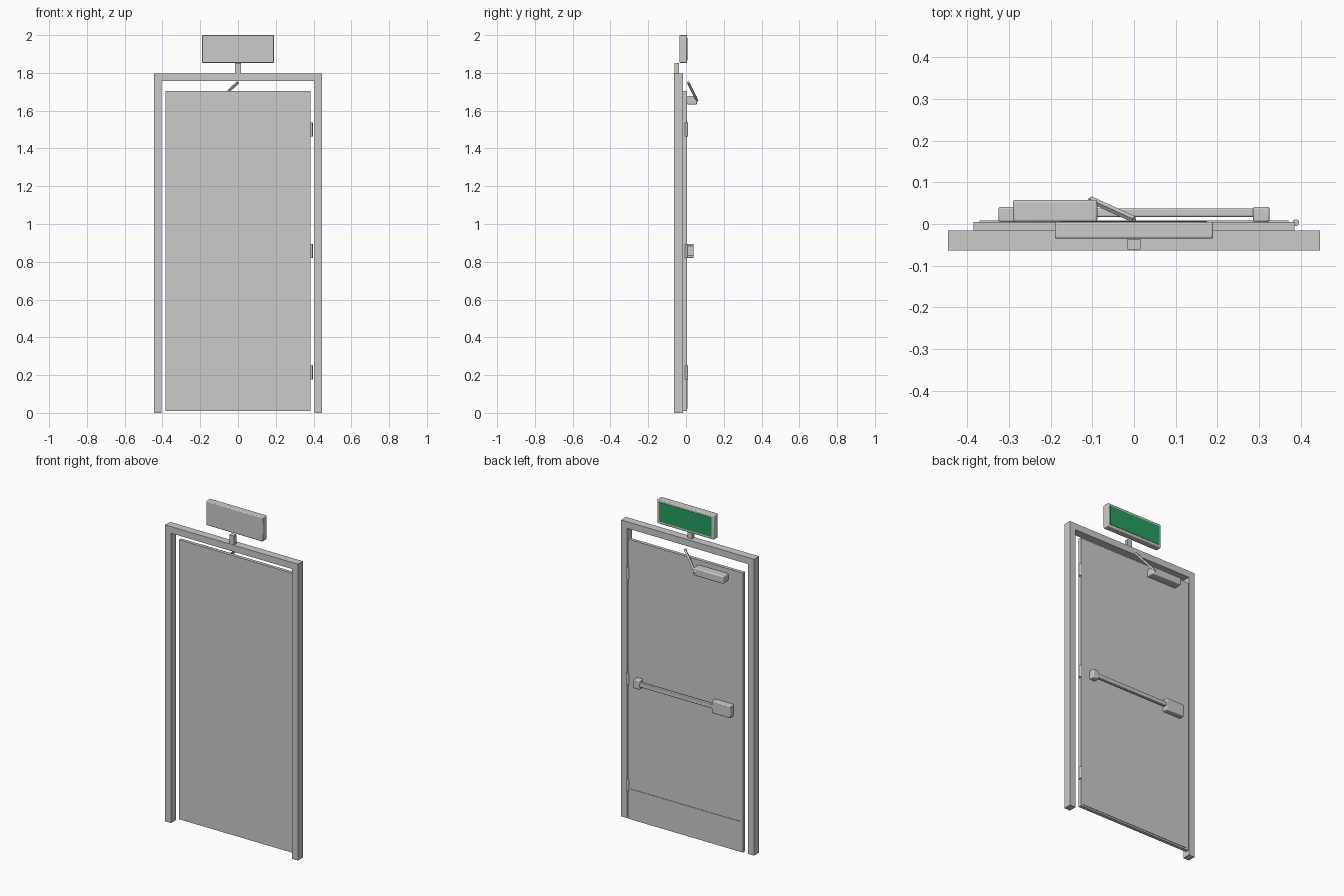
import bpy, bmesh
from mathutils import Vector, Matrix

cube = bpy.data.objects.get("Cube")
if cube:
    bpy.data.objects.remove(cube, do_unlink=True)


def material(name, rgb):
    m = bpy.data.materials.new(name)
    m.use_nodes = True
    m.diffuse_color = (*rgb, 1)
    m.node_tree.nodes["Principled BSDF"].inputs["Base Color"].default_value = (*rgb, 1)
    return m


GREY = material("painted grey", (0.6, 0.6, 0.6))
GREEN = material("sign green", (0.02, 0.34, 0.12))


def finish(name, bm, mat, smooth=False, bevel=0):
    bmesh.ops.recalc_face_normals(bm, faces=bm.faces)
    mesh = bpy.data.meshes.new(name)
    bm.to_mesh(mesh)
    bm.free()
    mesh.materials.append(mat)
    obj = bpy.data.objects.new(name, mesh)
    bpy.context.collection.objects.link(obj)
    if bevel:
        mod = obj.modifiers.new("rounded edges", "BEVEL")
        mod.width, mod.segments = bevel, 3
    if smooth:
        bpy.ops.object.select_all(action="DESELECT")
        obj.select_set(True)
        bpy.context.view_layer.objects.active = obj
        bpy.ops.object.shade_smooth_by_angle()
    return obj


def box(name, x, y, z, mat=GREY, bevel=0):
    """Box from (min, max) ranges along each axis."""
    bm = bmesh.new()
    bmesh.ops.create_cube(bm, size=1)
    for v in bm.verts:
        v.co = [lo + (hi - lo) * (c + 0.5) for c, (lo, hi) in zip(v.co, (x, y, z))]
    return finish(name, bm, mat, bevel > 0, bevel)


def rod(name, start, end, radius, sides, smooth):
    """Prism or cylinder between two points."""
    a, b = Vector(start), Vector(end)
    bm = bmesh.new()
    turn = (b - a).to_track_quat("Z", "Y").to_matrix().to_4x4()
    bmesh.ops.create_cone(bm, cap_ends=True, segments=sides, radius1=radius, radius2=radius,
                          depth=(b - a).length, matrix=Matrix.Translation((a + b) / 2) @ turn)
    return finish(name, bm, GREY, smooth)


# Door frame: one U-shaped outline pushed back
outer, inner, top, lintel = 0.446, 0.406, 1.797, 1.757
outline = [(-outer, 0), (-outer, top), (outer, top), (outer, 0),
           (inner, 0), (inner, lintel), (-inner, lintel), (-inner, 0)]
bm = bmesh.new()
face = bm.faces.new([bm.verts.new((x, -0.063, z)) for x, z in outline])
pushed = bmesh.ops.extrude_face_region(bm, geom=[face])["geom"]
bmesh.ops.translate(bm, vec=(0, 0.048, 0),
                    verts=[g for g in pushed if isinstance(g, bmesh.types.BMVert)])
finish("door_frame", bm, GREY)

# Door leaf and kick plate
box("door_leaf", (-0.385, 0.385), (-0.015, 0.005), (0.01, 1.705))
box("kick_plate", (-0.37, 0.37), (0.004, 0.008), (0.02, 0.195))

# Hinge barrels
for i, z in enumerate((0.215, 0.858, 1.5)):
    rod(f"hinge_{i + 1}", (0.388, 0.003, z - 0.037), (0.388, 0.003, z + 0.037), 0.008, 24, True)

# Push bar with latch housing and end bracket
box("latch_housing", (-0.325, -0.2), (0.005, 0.041), (0.82, 0.895), bevel=0.005)
box("bar_bracket", (0.285, 0.325), (0.005, 0.041), (0.83, 0.885), bevel=0.005)
box("push_bar", (-0.21, 0.295), (0.017, 0.037), (0.845, 0.87), bevel=0.004)

# Door closer
box("closer_body", (-0.29, -0.088), (0.005, 0.058), (1.632, 1.678), bevel=0.006)
rod("closer_arm", (-0.105, 0.059, 1.652), (0, 0.011, 1.75), 0.008, 4, False)

# Overhead sign on its stem
box("sign_stem", (-0.015, 0.015), (-0.061, -0.036), (top, 1.852))
box("sign_case", (-0.19, 0.19), (-0.035, 0.005), (1.853, 2.0), bevel=0.005)
box("sign_panel", (-0.175, 0.175), (0.003, 0.007), (1.868, 1.985), GREEN)
